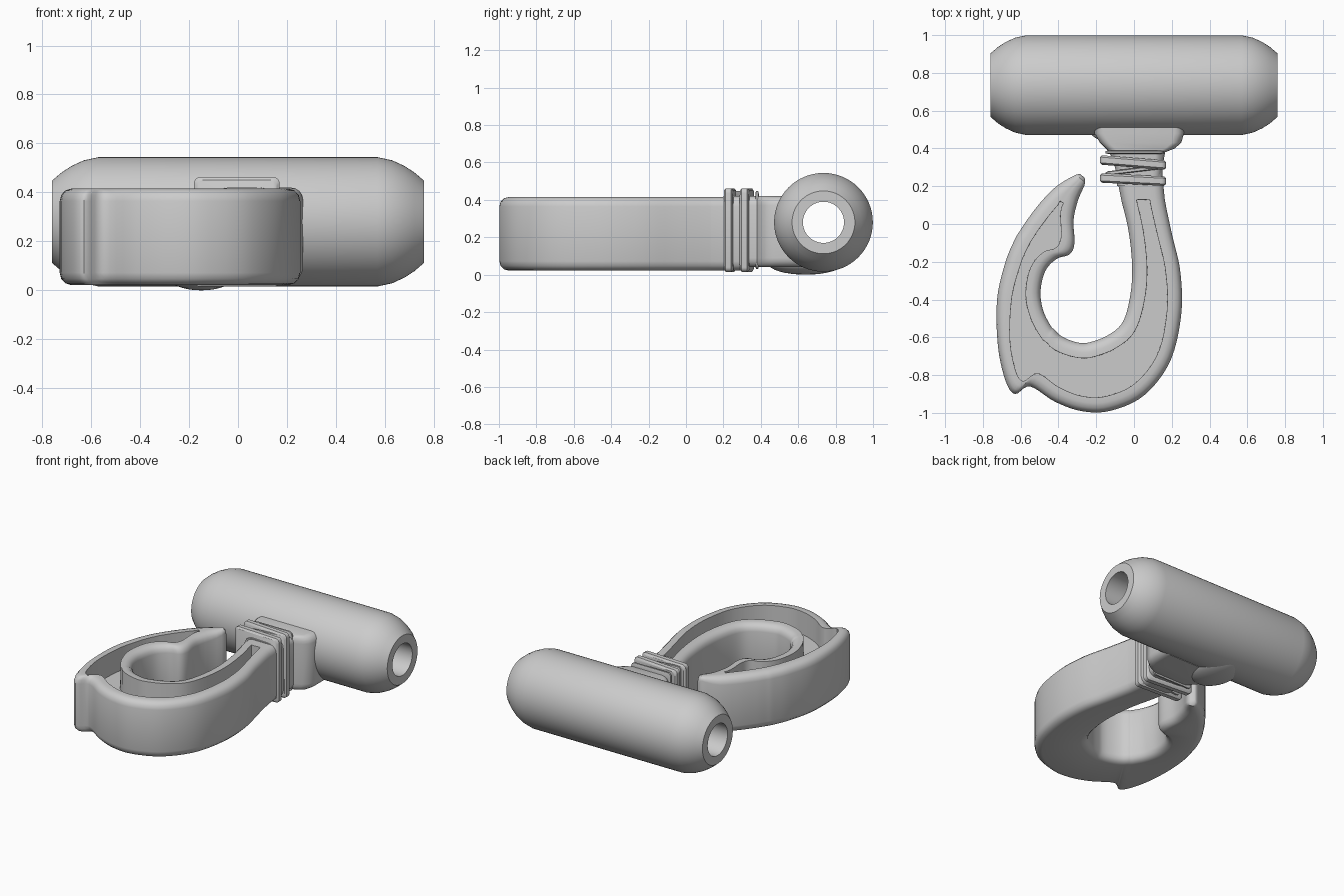
import bpy, bmesh, math
from mathutils import Vector

cube = bpy.data.objects.get("Cube")
if cube:
    bpy.data.objects.remove(cube, do_unlink=True)

grey = bpy.data.materials.new("plain grey")
grey.use_nodes = True
shade = (0.6, 0.6, 0.6, 1)
grey.diffuse_color = shade
grey.node_tree.nodes["Principled BSDF"].inputs["Base Color"].default_value = shade


def loft(name, rings, closed=False):
    """Skin a row of equal rings, capping the ends unless the row is closed."""
    bm = bmesh.new()
    rows = [[bm.verts.new(p) for p in ring] for ring in rings]
    pairs = list(zip(rows, rows[1:]))
    if closed:
        pairs.append((rows[-1], rows[0]))
    else:
        bm.faces.new(rows[0])
        bm.faces.new(rows[-1])
    for a, b in pairs:
        for i in range(len(a)):
            j = (i + 1) % len(a)
            bm.faces.new((a[i], a[j], b[j], b[i]))
    bmesh.ops.recalc_face_normals(bm, faces=bm.faces)
    mesh = bpy.data.meshes.new(name)
    bm.to_mesh(mesh)
    bm.free()
    obj = bpy.data.objects.new(name, mesh)
    mesh.materials.append(grey)
    bpy.context.collection.objects.link(obj)
    bpy.ops.object.select_all(action="DESELECT")
    obj.select_set(True)
    bpy.context.view_layer.objects.active = obj
    bpy.ops.object.shade_smooth_by_angle(angle=math.radians(35))
    return obj


def rounded_rect(x0, x1, z0, z1, y, r, slant=0.0):
    """Rounded rectangle across the neck; slant tilts it along its width."""
    ring = []
    corners = ((x1 - r, z1 - r), (x0 + r, z1 - r), (x0 + r, z0 + r), (x1 - r, z0 + r))
    for k, (cx, cz) in enumerate(corners):
        for s in range(5):
            a = math.pi / 2 * (k + s / 4)
            x = cx + r * math.cos(a)
            ring.append((x, y + slant * x, cz + r * math.sin(a)))
    return ring


# Cross tube with a through bore, turned about x
half = [(0.76, 0.11), (0.76, 0.168), (0.72, 0.202), (0.68, 0.228),
        (0.63, 0.251), (0.57, 0.264)]
profile = half + [(-x, r) for x, r in reversed(half)]
turns = [math.tau * i / 64 for i in range(64)]
loft("cross_tube", [[(x, 0.735 + r * math.cos(a), 0.28 + r * math.sin(a))
                     for x, r in profile] for a in turns], closed=True)

# Hook: stations of outer and inner edge points, from the neck to the tip
stations = [
    (.15, .30, -.10, .30), (.16, .15, -.07, .14), (.20, -.05, -.03, -.03),
    (.245, -.25, -.01, -.22), (.25, -.48, -.02, -.38), (.19, -.73, -.06, -.52),
    (.05, -.91, -.14, -.59), (-.13, -.99, -.23, -.625), (-.28, -.99, -.28, -.63),
    (-.42, -.94, -.34, -.615), (-.55, -.86, -.39, -.59), (-.63, -.9, -.42, -.56),
    (-.68, -.83, -.44, -.54), (-.72, -.65, -.48, -.46), (-.725, -.4, -.495, -.36),
    (-.68, -.2, -.47, -.25), (-.63, -.08, -.41, -.185), (-.6, -.03, -.34, -.16),
    (-.56, .03, -.315, -.1), (-.49, .12, -.32, .02), (-.41, .2, -.295, .13),
    (-.32, .255, -.26, .21), (-.285, .265, -.262, .245)]
LOW, HIGH, DEPTH, LIP = 0.022, 0.415, 0.16, 0.08


def station(t):
    """Smooth curve through the stations."""
    i = min(int(t), len(stations) - 2)
    u = t - i
    a, b, c, d = (Vector(stations[max(0, min(k, len(stations) - 1))])
                  for k in range(i - 1, i + 3))
    return b + (c - a) * u / 2 + (a * 2 - b * 5 + c * 4 - d) * u**2 / 2 \
        + (b * 3 - a - c * 3 + d) * u**3 / 2


def hook_ring(t, depth, shrink=0.0):
    p = station(t)
    outer, inner = Vector(p[:2]), Vector(p[2:])
    width = (inner - outer).length
    side = (inner - outer) / width
    r = min(0.05, width * 0.4)
    lip = min(LIP, width * 0.44)
    edge = [(r * (1 - math.sin(a)), r * (1 - math.cos(a)))
            for a in (math.pi / 6 * k for k in range(4))]
    low, high = LOW + shrink, HIGH - shrink
    section = [(d, low + h) for d, h in edge]
    section += [(d, high - h) for d, h in reversed(edge)]
    section += [(lip, high), (lip + 0.001, high - depth)]
    section += [(width - d, z) for d, z in reversed(section)]
    return [(*(outer + side * d), z) for d, z in section]


START, END, STEPS = 1.1, 19.45, 5
rings = [hook_ring(0, 0), hook_ring(0.5, 0), hook_ring(START - 0.01, 0)]
count = int((END - START) * STEPS)
rings += [hook_ring(START + (END - START) * i / count, DEPTH) for i in range(count + 1)]
rings += [hook_ring(t, 0) for t in (END + 0.01, 19.7, 20, 20.4, 20.8, 21.2)]
rings += [hook_ring(21.6, 0, 0.012), hook_ring(22, 0, 0.035)]
loft("hook", rings)

# Neck flaring into the tube
flare = [(-.09, .14, .2), (-.10, .15, .3), (-.13, .165, .38), (-.15, .215, .4),
         (-.18, .25, .43), (-.21, .265, .48), (-.22, .265, .62)]
loft("neck", [rounded_rect(a, b, .04, .42, y, .05) for a, b, y in flare])

# Lashing bands around the neck
for n, (y, thick, slant) in enumerate(((.235, .05, -.05), (.285, .022, .12),
                                       (.325, .05, -.08), (.38, .018, 0))):
    trim = 0.03 if n % 2 else 0.0
    x0, x1, z0, z1 = -.18 + trim, .17 - trim / 2, .015 + trim / 2, .462 - trim / 2
    band = []
    for f, inset in ((-.5, .012), (-.3, 0), (.3, 0), (.5, .012)):
        band.append(rounded_rect(x0 + inset, x1 - inset, z0 + inset, z1 - inset,
                                 y + f * thick, .025, slant))
    loft("lashing_band_%d" % (n + 1), band)

# Low swelling under the joint
bpy.ops.mesh.primitive_uv_sphere_add(segments=32, ring_count=16, location=(-.15, .64, .06))
swelling = bpy.context.object
swelling.name = "joint_swelling"
swelling.scale = (.14, .2, .06)
swelling.data.materials.append(grey)
bpy.ops.object.shade_smooth_by_angle()
